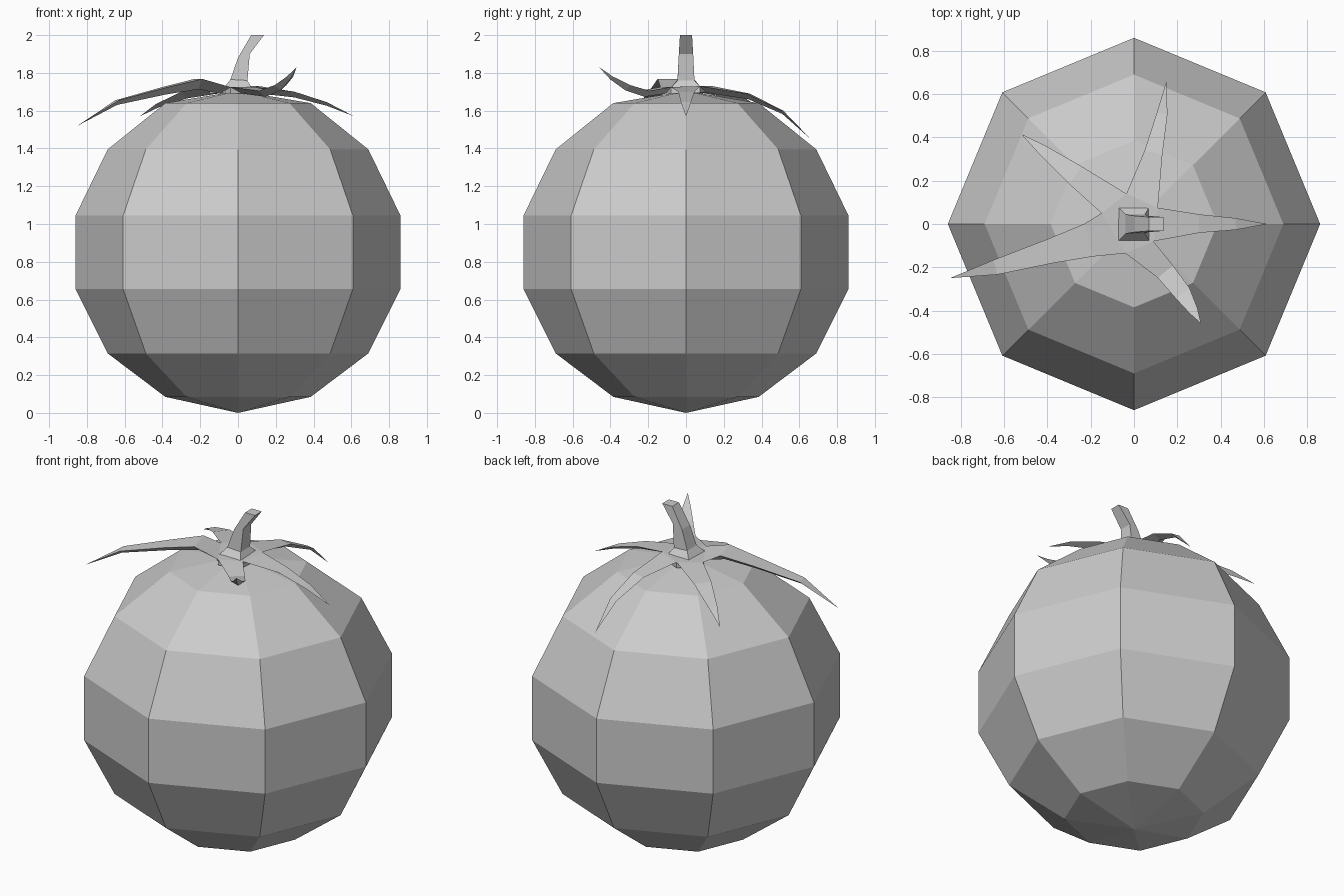
import bpy, math
from mathutils import Vector

if "Cube" in bpy.data.objects:
    bpy.data.objects.remove(bpy.data.objects["Cube"])


def make(name, verts, faces):
    me = bpy.data.meshes.new(name)
    me.from_pydata([tuple(v) for v in verts], [], faces)
    me.validate()
    ob = bpy.data.objects.new(name, me)
    bpy.context.collection.objects.link(ob)
    return ob


def skin(name, rings, cap_start=True, cap_end=True):
    """Bridge equal-sized loops; a single-point loop becomes a tip."""
    verts, idx, faces = [], [], []
    for r in rings:
        idx.append(list(range(len(verts), len(verts) + len(r))))
        verts += r
    for a, b in zip(idx, idx[1:]):
        n = max(len(a), len(b))
        for i in range(n):
            j = (i + 1) % n
            if len(a) == 1:
                faces.append((a[0], b[j], b[i]))
            elif len(b) == 1:
                faces.append((a[i], a[j], b[0]))
            else:
                faces.append((a[i], a[j], b[j], b[i]))
    if cap_start and len(idx[0]) > 2:
        faces.append(idx[0][::-1])
    if cap_end and len(idx[-1]) > 2:
        faces.append(idx[-1])
    return make(name, verts, faces)


# Fruit: eight-sided lathe
profile = [(0, 0), (.385, .085), (.69, .315), (.86, .655),
           (.86, 1.045), (.69, 1.395), (.385, 1.64), (0, 1.705)]
rings = []
for r, z in profile:
    n = 8 if r else 1
    rings.append([Vector((r * math.cos(i * math.tau / 8),
                          r * math.sin(i * math.tau / 8), z)) for i in range(n)])
skin("fruit", rings)

# Stem: square section, flared foot, bent towards +x
stem = [(-.08, .075, .085, 1.69, 1.69), (-.08, .075, .085, 1.715, 1.715),
        (-.04, .05, .045, 1.765, 1.76), (0, .062, .038, 1.88, 1.90),
        (.07, .137, .032, 2.0, 2.0)]
skin("stem", [[Vector((x0, -w, z0)), Vector((x1, -w, z1)),
               Vector((x1, w, z1)), Vector((x0, w, z0))]
              for x0, x1, w, z0, z1 in stem])

# Calyx hub: five-sided plate whose sides carry the leaves
hub = [Vector(p) for p in [(.11, .075, 1.73), (-.035, .14, 1.73),
                           (-.15, .05, 1.725), (-.04, -.135, 1.725),
                           (.09, -.08, 1.725)]]
skin("calyx_hub", [[p - Vector((0, 0, .035)) for p in hub], hub])


# Leaves: flat top, shallow keel below, tapering to a point
def leaf(name, a, b, mids, tip):
    tip = Vector(tip)
    d = tip - (a + b) / 2
    base_side = Vector((-d.y, d.x, 0)).normalized()
    rings = [[a, b, (a + b) / 2 - Vector((0, 0, .035))]]
    for x, y, z, w in mids:
        c = Vector((x, y, z))
        rings.append([c - base_side * w, c + base_side * w,
                      c - Vector((0, 0, w * .7))])
    rings.append([tip])
    skin(name, rings)


leaves = [
    ("leaf_back", [(.09, .33, 1.69, .042), (.13, .51, 1.60, .025)], (.15, .66, 1.45)),
    ("leaf_back_left", [(-.27, .225, 1.70, .05), (-.42, .34, 1.635, .025)], (-.52, .415, 1.57)),
    ("leaf_left", [(-.21, -.075, 1.768, .078), (-.385, -.125, 1.725, .057),
                   (-.64, -.2, 1.655, .035)], (-.85, -.25, 1.52)),
    ("leaf_front", [(.145, -.22, 1.705, .045), (.225, -.32, 1.735, .04),
                    (.275, -.4, 1.78, .022)], (.31, -.46, 1.83)),
    ("leaf_right", [(.3, .002, 1.70, .043), (.47, 0, 1.645, .027)], (.615, 0, 1.57)),
]
for i, (name, mids, tip) in enumerate(leaves):
    leaf(name, hub[i], hub[(i + 1) % 5], mids, tip)
    # put the wider winding right: rings run right side, left side, keel
